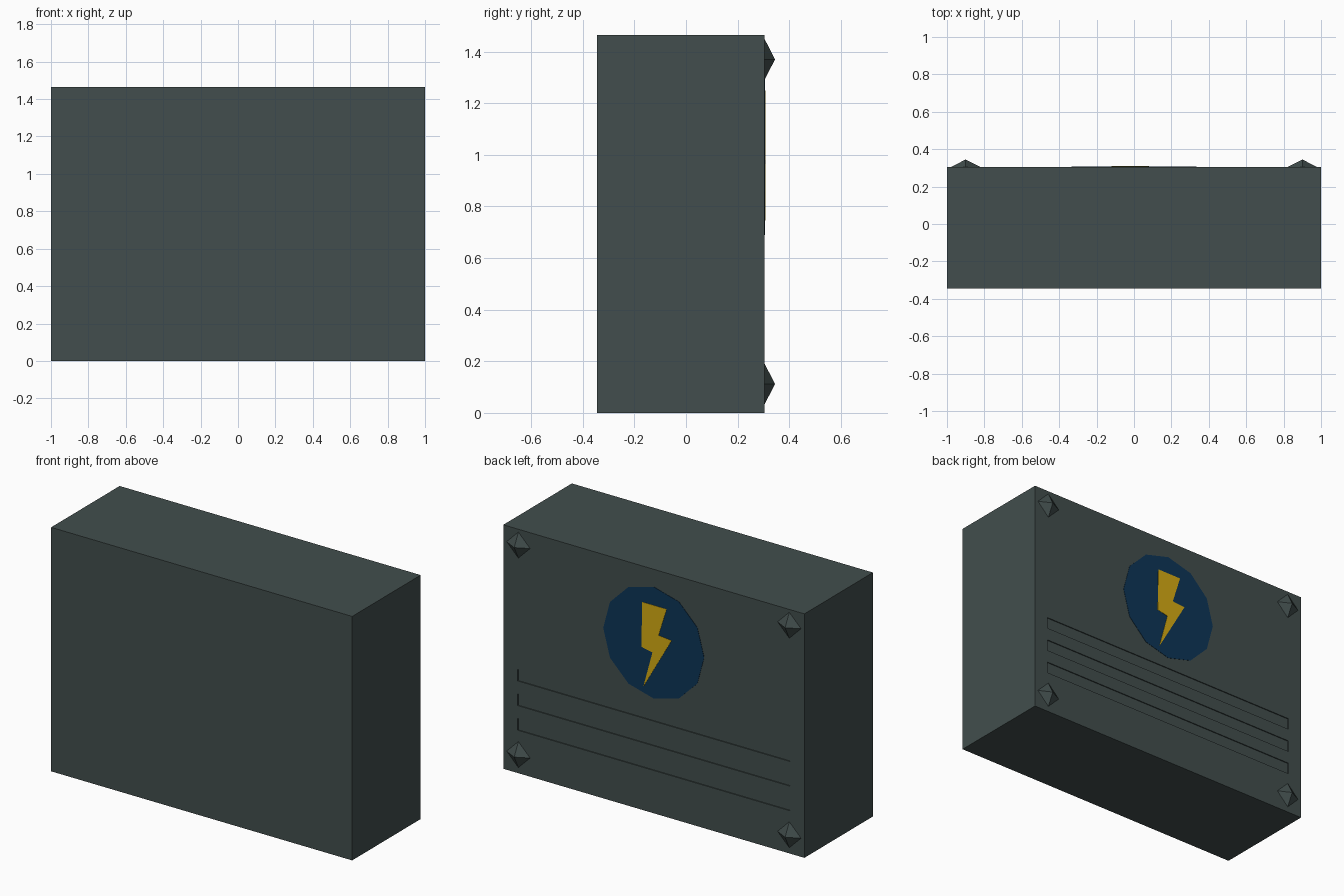
import bpy, bmesh, math

if "Cube" in bpy.data.objects:
    bpy.data.objects.remove(bpy.data.objects["Cube"])

BACK = 0.305  # y of the decorated face


def material(name, rgb):
    m = bpy.data.materials.new(name)
    m.diffuse_color = (*rgb, 1)
    m.use_nodes = True
    m.node_tree.nodes["Principled BSDF"].inputs["Base Color"].default_value = m.diffuse_color
    return m


GREY = material("slate_grey", (0.054, 0.076, 0.074))
BLUE = material("dark_blue", (0.004, 0.036, 0.095))
YELLOW = material("yellow", (0.665, 0.407, 0.0065))


def finish(name, bm, mat):
    bmesh.ops.recalc_face_normals(bm, faces=bm.faces)
    mesh = bpy.data.meshes.new(name)
    bm.to_mesh(mesh)
    bm.free()
    ob = bpy.data.objects.new(name, mesh)
    mesh.materials.append(mat)
    bpy.context.collection.objects.link(ob)
    return ob


def box(name, x0, x1, y0, y1, z0, z1, mat):
    bm = bmesh.new()
    bmesh.ops.create_cube(bm, size=1)
    for v in bm.verts:
        v.co = (x1 if v.co.x > 0 else x0, y1 if v.co.y > 0 else y0, z1 if v.co.z > 0 else z0)
    return finish(name, bm, mat)


def plate(name, outline, y0, y1, mat):
    """Thin plate on the back face from an (x, z) outline."""
    bm = bmesh.new()
    face = bm.faces.new([bm.verts.new((x, y0, z)) for x, z in outline])
    ext = bmesh.ops.extrude_face_region(bm, geom=[face])["geom"]
    bmesh.ops.translate(bm, vec=(0, y1 - y0, 0),
                        verts=[g for g in ext if isinstance(g, bmesh.types.BMVert)])
    return finish(name, bm, mat)


def stud(name, x, z):
    """Four-sided pointed stud on the back face."""
    bm = bmesh.new()
    r = 0.078
    tip = bm.verts.new((x, 0.345, z))
    ring = [bm.verts.new((x + dx * r, BACK, z + dz * r))
            for dx, dz in ((1, 0), (0, 1), (-1, 0), (0, -1))]
    for i in range(4):
        bm.faces.new((ring[i], ring[(i + 1) % 4], tip))
    bm.faces.new(ring)
    return finish(name, bm, GREY)


# Cabinet with three shallow slots cut in the back
body = box("cabinet", -1, 1, -0.345, BACK, 0, 1.465, GREY)
cutters = []
for i, z in enumerate((0.257, 0.405, 0.553)):
    c = box(f"slot_cutter_{i}", -0.905, 0.905, BACK - 0.006, BACK + 0.1, z, z + 0.07, GREY)
    c.hide_render = True
    mod = body.modifiers.new(f"slot_{i}", "BOOLEAN")
    mod.operation, mod.solver, mod.object = "DIFFERENCE", "EXACT", c
    cutters.append(c)
bpy.context.view_layer.objects.active = body
for mod in list(body.modifiers):
    bpy.ops.object.modifier_apply(modifier=mod.name)
for c in cutters:
    bpy.data.objects.remove(c)

# Corner studs
for x in (-0.9, 0.9):
    for z in (0.112, 1.37):
        stud("corner_stud", x, z)

# Warning badge: twelve-sided disc with a lightning flash
disc = [(0.335 * math.sin(math.tau * i / 12), 1.025 + 0.335 * math.cos(math.tau * i / 12))
        for i in range(12)]
plate("badge_disc", disc, BACK - 0.001, BACK + 0.002, BLUE)
flash = [(0.075, 1.25), (-0.087, 1.25), (-0.033, 1.078), (-0.12, 1.07),
         (0.067, 0.745), (0.007, 0.965), (0.08, 0.98)]
plate("lightning_flash", flash, BACK + 0.001, BACK + 0.004, YELLOW)
